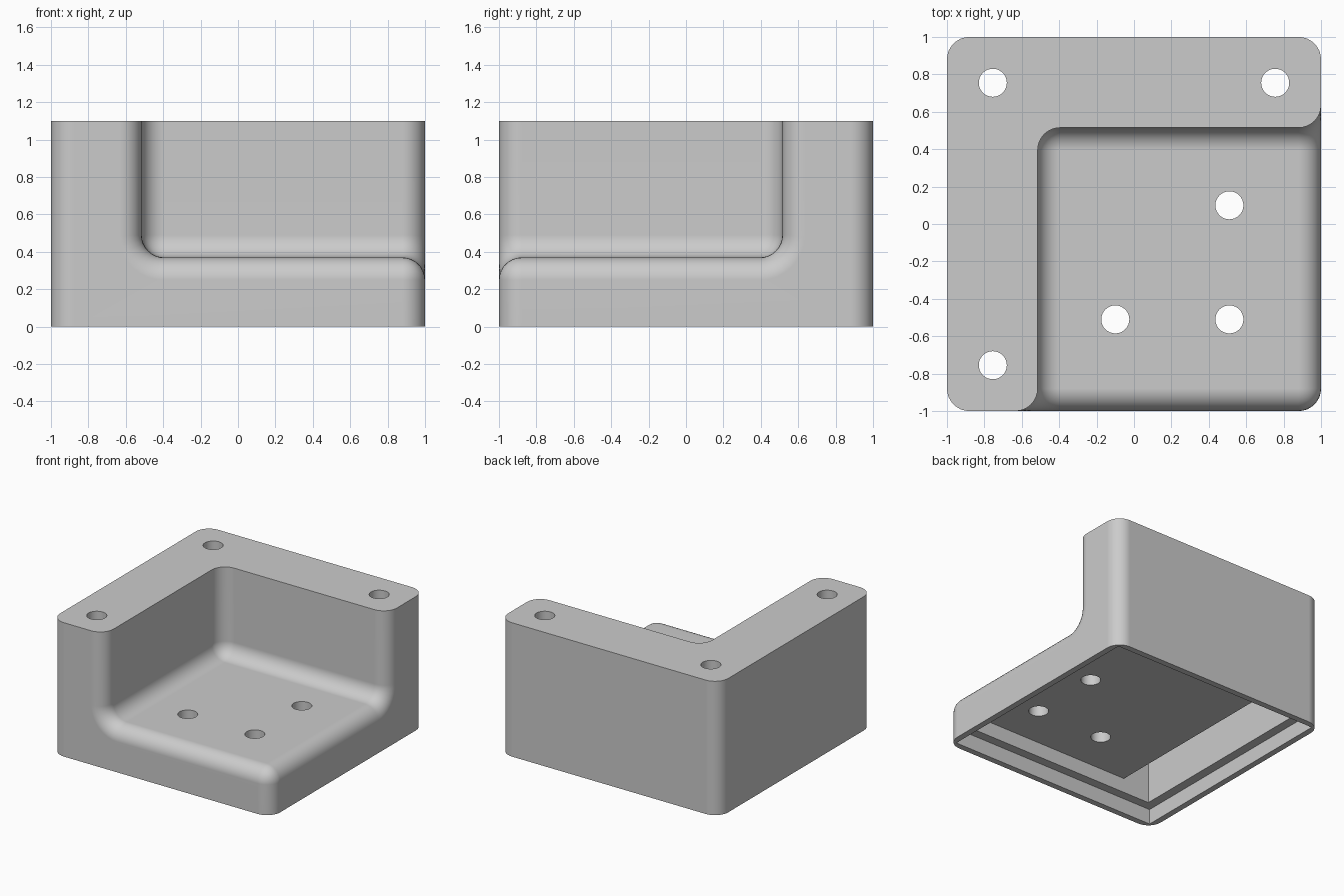
import bpy, bmesh
from mathutils import Vector

HEIGHT, FLOOR, WALL, RADIUS = 1.1, 0.37, 0.515, 0.12
SKIN = 0.125          # shell thickness
INNER = 1 - SKIN      # half width of the hollow
HOLE = 0.075

if "Cube" in bpy.data.objects:
    bpy.data.objects.remove(bpy.data.objects["Cube"], do_unlink=True)


def box(name, low, high):
    low, high = Vector(low), Vector(high)
    bpy.ops.mesh.primitive_cube_add(size=1, location=(low + high) / 2)
    obj = bpy.context.object
    obj.name = name
    obj.scale = high - low
    bpy.ops.object.transform_apply(location=True, rotation=False, scale=True)
    return obj


def cut(target, cutter):
    cutter.hide_render = True
    mod = target.modifiers.new("cut", 'BOOLEAN')
    mod.operation, mod.solver, mod.object = 'DIFFERENCE', 'EXACT', cutter
    bpy.context.view_layer.objects.active = target
    bpy.ops.object.modifier_apply(modifier=mod.name)
    bpy.data.objects.remove(cutter, do_unlink=True)


def round_edges(bm, edges):
    bmesh.ops.bevel(bm, geom=edges, offset=RADIUS, offset_type='OFFSET', segments=8,
                    profile=0.5, affect='EDGES', clamp_overlap=False, loop_slide=True)
    bm.normal_update()


# Block with a stepped corner
block = box("corner_bracket", (-1, -1, 0), (1, 1, HEIGHT))
cut(block, box("step_cutter", (-WALL, -2, FLOOR), (2, WALL, 2)))

# Fillet the inner edges, then round the outer ones except the top and base rims
bm = bmesh.new()
bm.from_mesh(block.data)
bmesh.ops.dissolve_limit(bm, angle_limit=0.01, verts=bm.verts[:], edges=bm.edges[:])
bm.normal_update()
round_edges(bm, [e for e in bm.edges if not e.is_convex and e.calc_face_angle(0) > 1])


def on_rim(edge):
    return any(all(abs(v.co.z - z) < 0.001 for v in edge.verts) for z in (0, HEIGHT))


round_edges(bm, [e for e in bm.edges
                 if e.is_convex and e.calc_face_angle(0) > 1 and not on_rim(e)])
bm.to_mesh(block.data)
bm.free()

# Hollow underside: cover rebate, shallow pocket and two deep wall pockets
LIP = 0.95
deep = WALL + SKIN - 0.005
cut(block, box("rebate_cutter", (-LIP, -LIP, -1), (LIP, LIP, SKIN)))
cut(block, box("pocket_cutter", (-INNER, -INNER, -1), (INNER, INNER, FLOOR - SKIN)))
cut(block, box("side_wall_cutter", (-INNER, -INNER, -1), (-deep, INNER, HEIGHT - SKIN)))
cut(block, box("back_wall_cutter", (-INNER, deep, -1), (INNER, INNER, HEIGHT - SKIN)))

# Screw holes through the wall tops and the floor
for x, y in ((-0.755, 0.755), (0.755, 0.755), (-0.755, -0.755),
             (0.51, 0.1), (0.51, -0.51), (-0.1, -0.51)):
    bpy.ops.mesh.primitive_cylinder_add(vertices=32, radius=HOLE, depth=4, location=(x, y, 0))
    cut(block, bpy.context.object)

# Colour and shading
grey = bpy.data.materials.new("light_grey")
grey.use_nodes = True
colour = (0.6, 0.6, 0.6, 1)
grey.diffuse_color = colour
grey.node_tree.nodes["Principled BSDF"].inputs["Base Color"].default_value = colour
block.data.materials.clear()
block.data.materials.append(grey)
bpy.ops.object.select_all(action='DESELECT')
block.select_set(True)
bpy.context.view_layer.objects.active = block
bpy.ops.object.shade_smooth_by_angle(angle=0.52)
weighted = block.modifiers.new("even_shading", 'WEIGHTED_NORMAL')
weighted.keep_sharp = True
